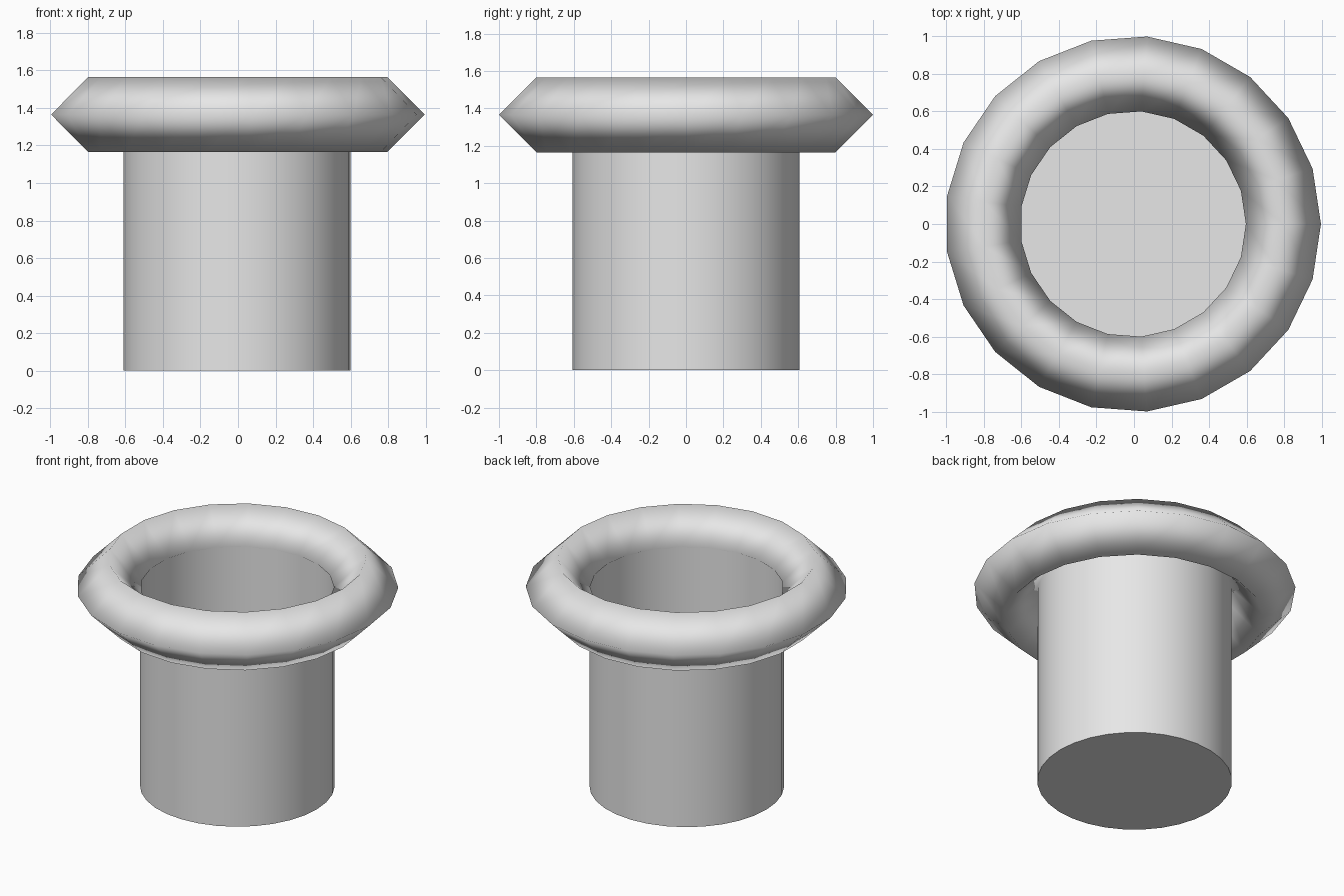
import bpy
import bmesh
from math import cos, sin, tau

cube = bpy.data.objects.get("Cube")
if cube:
    bpy.data.objects.remove(cube, do_unlink=True)

CENTRE_X = -0.0055
RIM_Z = 1.365

grey = bpy.data.materials.new("light_grey")
grey.use_nodes = True
colour = (0.8, 0.8, 0.8, 1)
grey.diffuse_color = colour
grey.node_tree.nodes["Principled BSDF"].inputs["Base Color"].default_value = colour


def ring(bm, radius, z, sides):
    return [bm.verts.new((radius * cos(tau * i / sides), radius * sin(tau * i / sides), z))
            for i in range(sides)]


def bridge(bm, low, high):
    n = len(low)
    for i in range(n):
        j = (i + 1) % n
        bm.faces.new((low[i], low[j], high[j], high[i])).smooth = True


def finish(name, bm):
    mesh = bpy.data.meshes.new(name)
    bm.to_mesh(mesh)
    bm.free()
    mesh.materials.append(grey)
    obj = bpy.data.objects.new(name, mesh)
    obj.location.x = CENTRE_X
    bpy.context.collection.objects.link(obj)
    return obj


# Open cup: thin round wall with a flat floor
bm = bmesh.new()
base = ring(bm, 0.606, 0, 32)
top = ring(bm, 0.606, RIM_Z, 32)
bridge(bm, base, top)
floor = bm.faces.new(list(reversed(base)))
for edge in floor.edges:
    edge.smooth = False
finish("cup_body", bm)

# Rim: ring with a diamond section, smooth shaded
bm = bmesh.new()
major, minor = 0.802, 0.2
section = [ring(bm, major + minor * cos(tau * k / 4), RIM_Z + minor * sin(tau * k / 4), 21)
           for k in range(4)]
for k in range(4):
    bridge(bm, section[k], section[(k + 1) % 4])
finish("rim", bm)
